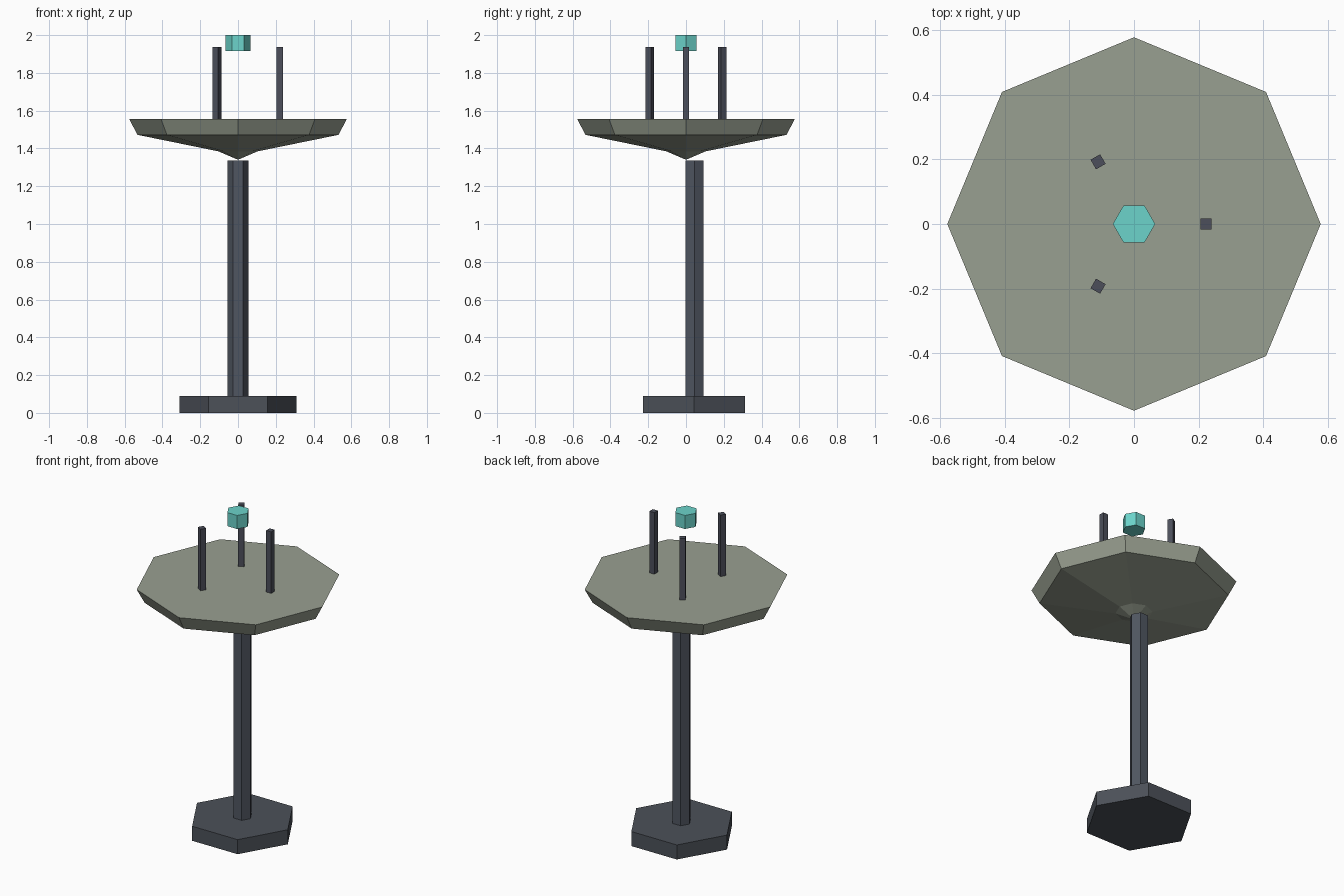
import bpy, bmesh, math

if "Cube" in bpy.data.objects:
    bpy.data.objects.remove(bpy.data.objects["Cube"])


def material(name, r, g, b):
    lin = lambda c: ((c / 255 + 0.055) / 1.055) ** 2.4
    m = bpy.data.materials.new(name)
    m.diffuse_color = (lin(r), lin(g), lin(b), 1)
    m.use_nodes = True
    m.node_tree.nodes["Principled BSDF"].inputs["Base Color"].default_value = m.diffuse_color
    return m


BASE = material("base_grey", 76, 81, 89)
POLE = material("pole_grey", 80, 86, 97)
STRUT = material("strut_grey", 76, 79, 91)
DISH = material("dish_sage", 153, 160, 145)
GEM = material("receiver_teal", 108, 212, 203)


def stack(name, sides, profile, mat, x=0, y=0, turn=0):
    """Closed flat-faced solid lofted through (radius, z) rings; radius 0 is a tip."""
    bm = bmesh.new()
    rings = []
    for r, z in profile:
        n = sides if r else 1
        rings.append([bm.verts.new((x + r * math.cos(turn + math.tau * i / sides),
                                    y + r * math.sin(turn + math.tau * i / sides), z))
                      for i in range(n)])
    for a, b in zip(rings, rings[1:]):
        for i in range(sides):
            j = (i + 1) % sides
            if len(a) == 1:
                bm.faces.new((a[0], b[j], b[i]))
            else:
                bm.faces.new((a[i], a[j], b[j], b[i]))
    for ring in (rings[0], rings[-1]):
        if len(ring) > 1:
            bm.faces.new(ring)
    bmesh.ops.recalc_face_normals(bm, faces=bm.faces)
    mesh = bpy.data.meshes.new(name)
    bm.to_mesh(mesh)
    bm.free()
    mesh.materials.append(mat)
    obj = bpy.data.objects.new(name, mesh)
    bpy.context.collection.objects.link(obj)
    return obj


# Hexagonal foot and pole, set slightly behind the dish centre
stack("base", 6, [(0.311, 0), (0.311, 0.09)], BASE, y=0.043)
stack("pole", 6, [(0.055, 0.09), (0.055, 1.335)], POLE, y=0.044)

# Octagonal dish with flat top and pointed underside
stack("dish", 8, [(0, 1.34), (0.105, 1.385), (0.532, 1.472), (0.577, 1.557)], DISH)

# Three square struts around the centre
for k in range(3):
    a = math.tau * k / 3
    stack(f"strut_{k + 1}", 4, [(0.034 / math.sqrt(2), 1.557), (0.034 / math.sqrt(2), 1.938)],
          STRUT, 0.222 * math.cos(a), 0.222 * math.sin(a), a + math.pi / 4)

# Floating hexagonal receiver
stack("receiver", 6, [(0.0655, 1.916), (0.0655, 2.0)], GEM)
